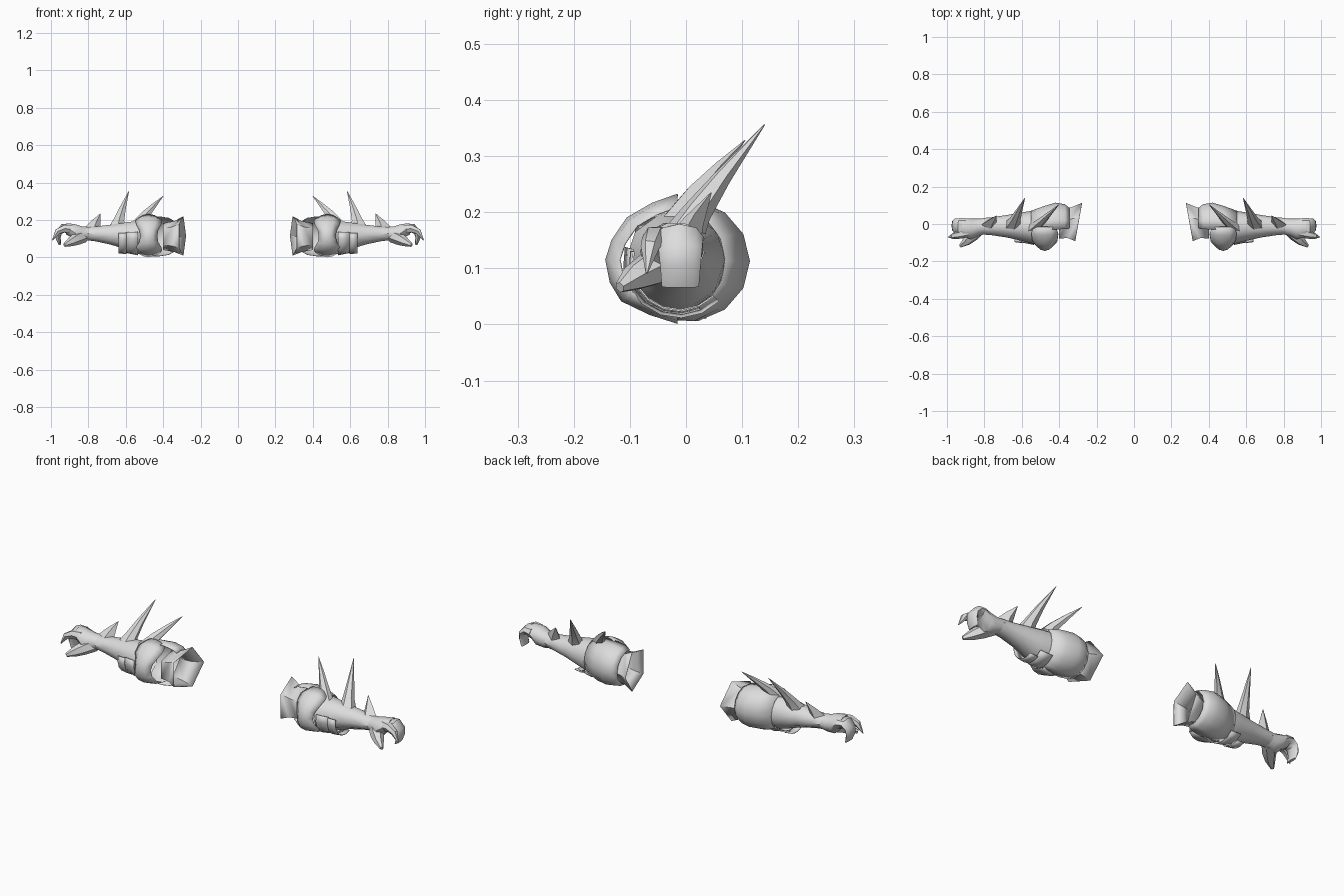
import bpy, bmesh, math
from mathutils import Vector

mat = bpy.data.materials.new("pale_grey")
mat.diffuse_color = (0.72, 0.72, 0.72, 1)


def finish(name, bm, angle=40, thick=0):
    """Turn a bmesh into a mirrored, smooth-shaded object."""
    bmesh.ops.recalc_face_normals(bm, faces=bm.faces)
    me = bpy.data.meshes.new(name)
    bm.to_mesh(me)
    bm.free()
    me.materials.append(mat)
    ob = bpy.data.objects.new(name, me)
    bpy.context.collection.objects.link(ob)
    bpy.ops.object.select_all(action='DESELECT')
    ob.select_set(True)
    bpy.context.view_layer.objects.active = ob
    bpy.ops.object.shade_smooth_by_angle(angle=math.radians(angle))
    if thick:
        s = ob.modifiers.new("thickness", 'SOLIDIFY')
        s.thickness, s.offset = thick, 0
    ob.modifiers.new("mirror", 'MIRROR').use_mirror_merge = False
    return ob


def skin(name, rings, closed=True, caps=(False, False), **kw):
    """Bridge a list of equal-length point rows."""
    bm = bmesh.new()
    rows = [[bm.verts.new(p) for p in r] for r in rings]
    n = len(rows[0])
    for a, b in zip(rows, rows[1:]):
        for i in range(n if closed else n - 1):
            j = (i + 1) % n
            bm.faces.new((a[i], a[j], b[j], b[i]))
    for row, cap in zip((rows[0], rows[-1]), caps):
        if cap:
            bm.faces.new(row)
    return finish(name, bm, **kw)


def ring(x, cy, cz, ry, rz, n=10, start=0, sweep=360, lean=0):
    """Row of points round the arm axis; angle 0 is +y, 90 is up."""
    steps = n if sweep == 360 else n - 1
    out = []
    for i in range(n):
        a = math.radians(start + sweep * i / steps)
        out.append((x + lean * math.cos(a), cy + ry * math.cos(a), cz + rz * math.sin(a)))
    return out


def tube(name, pts, sizes, n=6, side=(0, 1, 0), **kw):
    """Tapering tube along points; sizes are (along side, across)."""
    pts = [Vector(p) for p in pts]
    rings = []
    for k, p in enumerate(pts):
        t = (pts[min(k + 1, len(pts) - 1)] - pts[max(k - 1, 0)]).normalized()
        u = Vector(side)
        u = (u - t * u.dot(t)).normalized()
        v = t.cross(u)
        w, h = sizes[k]
        rings.append([p + u * w * math.cos(2 * math.pi * i / n) + v * h * math.sin(2 * math.pi * i / n)
                      for i in range(n)])
    return skin(name, rings, caps=(True, True), **kw)


# Flared five-sided cuff at the elbow end, its mouth slanted
skin("cuff", [ring(0.298, 0.0, 0.115, 0.112, 0.11, 5, lean=-0.02),
              ring(0.345, -0.002, 0.112, 0.09, 0.085, 5, lean=-0.01),
              ring(0.40, -0.005, 0.112, 0.088, 0.075, 5)], angle=30, thick=0.002)

# Back elbow shell, open toward the front
skin("elbow_shell", [ring(x, cy, 0.113, ry, rz, 9, -105, 210) for x, cy, ry, rz in
                     ((0.345, 0.0, 0.085, 0.085), (0.37, 0.0, 0.105, 0.10), (0.42, 0.0, 0.113, 0.108),
                      (0.48, -0.005, 0.10, 0.108), (0.55, -0.01, 0.08, 0.09))], closed=False, thick=0.002)

# Front elbow plate, pinched at mid height
rows = []
for y, z, half in ((-0.015, 0.232, 0.06), (-0.06, 0.216, 0.072), (-0.105, 0.19, 0.066),
                   (-0.132, 0.15, 0.05), (-0.143, 0.115, 0.045), (-0.135, 0.075, 0.05),
                   (-0.115, 0.042, 0.066), (-0.065, 0.018, 0.072), (-0.015, 0.002, 0.06)):
    row = []
    for t in (-1, -0.5, 0, 0.5, 1):
        r = 1 - 0.2 * t * t
        row.append((0.477 + half * t, -0.015 + (y + 0.015) * r, 0.116 + (z - 0.116) * r))
    rows.append(row)
skin("elbow_plate", rows, closed=False, thick=0.002)

# Forearm tapering to the wrist
skin("forearm", [ring(*r) for r in
                 ((0.52, -0.018, 0.112, 0.090, 0.090), (0.56, -0.016, 0.112, 0.084, 0.085),
                  (0.60, -0.014, 0.115, 0.076, 0.076),
                  (0.68, -0.012, 0.122, 0.060, 0.056), (0.76, -0.012, 0.126, 0.048, 0.042),
                  (0.81, -0.012, 0.128, 0.044, 0.037))])

# Strap plate under the front of the forearm
skin("forearm_strap", [ring(x, -0.012, 0.108, r, r, 7, 165, 130)
                       for x, r in ((0.597, 0.089), (0.64, 0.084))], closed=False, thick=0.003)

# Raised rim where the forearm meets the elbow
skin("forearm_rim", [ring(x, -0.012, 0.112, r, r, 8, 165, 150)
                     for x, r in ((0.535, 0.099), (0.60, 0.086))], closed=False, thick=0.003)

# Curved spikes and the wrist fin
tube("rear_spike", [(0.535, -0.025, 0.165), (0.495, 0.015, 0.228), (0.45, 0.058, 0.277), (0.40, 0.105, 0.328)],
     [(0.032, 0.045), (0.02, 0.026), (0.011, 0.015), (0.001, 0.001)])
tube("tall_spike", [(0.65, -0.01, 0.145), (0.636, 0.02, 0.20), (0.617, 0.065, 0.262), (0.583, 0.14, 0.356)],
     [(0.04, 0.05), (0.026, 0.031), (0.016, 0.019), (0.001, 0.001)])
tube("wrist_fin", [(0.775, -0.005, 0.145), (0.76, 0.015, 0.185), (0.735, 0.045, 0.235)],
     [(0.032, 0.046), (0.018, 0.027), (0.001, 0.001)], n=4, angle=20)

# Hand back, flaring from the wrist into a broad palm
skin("hand", [ring(*r) for r in
              ((0.80, -0.012, 0.128, 0.043, 0.037), (0.835, -0.018, 0.125, 0.047, 0.044),
               (0.87, -0.026, 0.130, 0.056, 0.050), (0.895, -0.022, 0.146, 0.052, 0.037),
               (0.92, -0.018, 0.152, 0.048, 0.030))], caps=(True, True))

# Finger block curling down, pointed index finger and thumb
tube("fingers", [(0.90, -0.012, 0.152), (0.935, -0.012, 0.156), (0.958, -0.01, 0.135),
                 (0.962, -0.01, 0.105), (0.952, -0.01, 0.067)],
     [(0.045, 0.028), (0.043, 0.024), (0.039, 0.018), (0.036, 0.014), (0.033, 0.006)], n=8)
tube("index_finger", [(0.89, -0.045, 0.15), (0.93, -0.056, 0.154), (0.965, -0.064, 0.138), (0.993, -0.07, 0.092)],
     [(0.026, 0.028), (0.023, 0.022), (0.017, 0.017), (0.002, 0.002)])
tube("thumb", [(0.825, -0.02, 0.115), (0.862, -0.06, 0.10), (0.895, -0.093, 0.083), (0.928, -0.118, 0.066)],
     [(0.035, 0.036), (0.034, 0.034), (0.024, 0.025), (0.009, 0.010)], side=(0.6, 0.6, 0.2))
